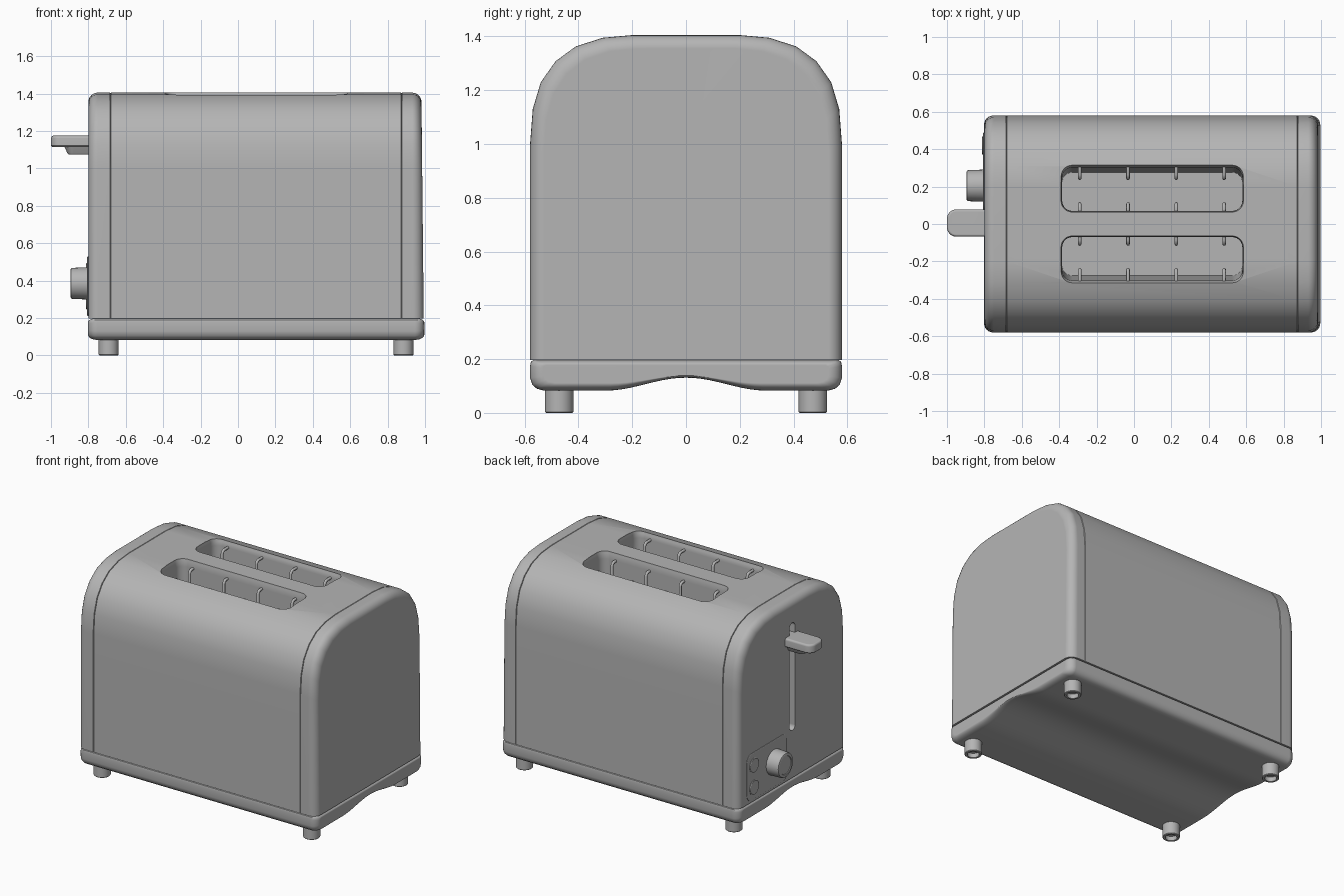
import bpy, bmesh, math

if "Cube" in bpy.data.objects:
    bpy.data.objects.remove(bpy.data.objects["Cube"])

# One mid-grey finish for every part
grey = bpy.data.materials.new("grey_finish")
grey.diffuse_color = (0.46, 0.46, 0.46, 1)
grey.use_nodes = True
grey.node_tree.nodes["Principled BSDF"].inputs["Base Color"].default_value = grey.diffuse_color


def smooth(ob, angle=35):
    bpy.ops.object.select_all(action='DESELECT')
    ob.select_set(True)
    bpy.context.view_layer.objects.active = ob
    bpy.ops.object.shade_smooth_by_angle(angle=math.radians(angle))
    ob.modifiers.new("even_shading", 'WEIGHTED_NORMAL').keep_sharp = True


def loft(name, rings, shade=True):
    """Skin a list of equal-length 3D rings and close both ends."""
    bm = bmesh.new()
    vs = [[bm.verts.new(p) for p in r] for r in rings]
    n = len(vs[0])
    for a, b in zip(vs, vs[1:]):
        for i in range(n):
            j = (i + 1) % n
            bm.faces.new((a[i], a[j], b[j], b[i]))
    bm.faces.new(vs[0])
    bm.faces.new(vs[-1])
    bmesh.ops.recalc_face_normals(bm, faces=bm.faces)
    me = bpy.data.meshes.new(name)
    bm.to_mesh(me)
    bm.free()
    me.materials.append(grey)
    ob = bpy.data.objects.new(name, me)
    bpy.context.collection.objects.link(ob)
    if shade:
        smooth(ob)
    return ob


def rrect(cx, cy, hw, hh, r, n=6):
    """2D rounded rectangle."""
    pts = []
    for k, (sx, sy) in enumerate(((1, 1), (-1, 1), (-1, -1), (1, -1))):
        for i in range(n + 1):
            a = math.pi / 2 * (k + i / n)
            pts.append((cx + sx * (hw - r) + r * math.cos(a),
                        cy + sy * (hh - r) + r * math.sin(a)))
    return pts


def circle(cx, cy, r, n=32):
    return [(cx + r * math.cos(2 * math.pi * i / n), cy + r * math.sin(2 * math.pi * i / n)) for i in range(n)]


def at_x(pts, x):
    return [(x, p[0], p[1]) for p in pts]


def at_z(pts, z):
    return [(p[0], p[1], z) for p in pts]


def cut(ob, cutter):
    m = ob.modifiers.new("cut", 'BOOLEAN')
    m.object = cutter
    m.solver = 'EXACT'
    bpy.context.view_layer.objects.active = ob
    bpy.ops.object.modifier_apply(modifier=m.name)
    bpy.data.objects.remove(cutter)


# Body cross-section in (y, z): domed top with straight sides
Z0, TOP, HW = 0.197, 1.405, 0.58
half = [(0.58, Z0), (0.58, 1.0), (0.57, 1.13), (0.54, 1.23), (0.485, 1.308),
        (0.41, 1.363), (0.31, 1.395), (0.2, TOP)]
profile = half + [(-y, z) for y, z in reversed(half)]


def section(x, d=0.0, lean=0.0):
    return [(x + lean * (TOP - z) / (TOP - Z0), y * (1 - d / HW),
             Z0 + (z - Z0) * (1 - d / (TOP - Z0))) for y, z in profile]


# Main shell with two bread slots
XL, XR = -0.682, 0.875
shell = loft("shell", [section(XL, 0.004), section(XL + 0.003), section(XR - 0.003), section(XR, 0.004)], False)
for s in (1, -1):
    # (height, inset, narrowing of the outer wall)
    levels = ((0.35, 0.006, 0.034), (1.355, 0.006, 0.008), (1.38, 0.005, 0), (1.395, 0.001, 0), (1.42, -0.002, 0))
    cut(shell, loft("slot_cutter", [at_z(rrect(0.0975, s * (0.19 - w / 2), 0.4875 - d, 0.126 - d - w / 2, 0.06 - d), z)
                                    for z, d, w in levels], False))
smooth(shell)


# End caps with a rounded outer rim
def end_cap(name, seam, end, lean, r=0.05):
    s = 1 if end > seam else -1
    rings = [section(seam, 0.004), section(seam + s * 0.003)]
    for i in range(7):
        a = math.pi / 2 * i / 6
        rings.append(section(end - s * r * (1 - math.sin(a)), r * (1 - math.cos(a)), lean * (0.4 + 0.1 * i)))
    return loft(name, rings, False)


left_cap = end_cap("control_end_cap", XL, -0.8, 0)
right_cap = end_cap("plain_end_cap", XR, 0.981, 0.012)
cut(left_cap, loft("lever_slot_cutter", [at_x(rrect(0, 0.885, 0.029, 0.366, 0.028), x) for x in (-0.85, -0.74)], False))
smooth(left_cap)
smooth(right_cap)

# Base tray with an arched underside
side = [(0.565, 0.199), (0.577, 0.19), (0.58, 0.175), (0.58, 0.13), (0.572, 0.105), (0.555, 0.09), (0.53, 0.083)]
arch = [(0.3 - 0.03 * i, 0.083 + 0.048 * math.cos(math.pi / 2 * (1 - i / 10)) ** 2) for i in range(21)]
base_pts = side + arch + [(-y, z) for y, z in reversed(side)]


def base_ring(x, d):
    return [(x, y * (1 - d / HW), 0.15 + (z - 0.15) * (1 - 0.5 * d / 0.06)) for y, z in base_pts]


R = 0.05
steps = [(R * (1 - math.sin(math.pi / 12 * i)), R * (1 - math.cos(math.pi / 12 * i))) for i in range(7)]
loft("base", [base_ring(-0.802 + e, d) for e, d in reversed(steps)] + [base_ring(0.996 - e, d) for e, d in steps])

# Hollow-ended feet
for fx in (-0.692, 0.885):
    for fy in (-0.472, 0.472):
        loft("foot", [at_z(circle(fx, fy, r), z) for r, z in
                      ((0.053, 0.12), (0.053, 0.004), (0.049, 0), (0.036, 0), (0.036, 0.03))])

# Control panel, buttons and knob on the left end
loft("control_panel", [at_x(rrect(0.275, 0.37, 0.215 - d, 0.16 - d, 0.05 - d), x)
                       for x, d in ((-0.79, 0), (-0.803, 0), (-0.807, 0.006))])
for bz in (0.445, 0.295):
    loft("button", [at_x(circle(0.42, bz, r), x) for r, x in
                    ((0.05, -0.8), (0.05, -0.809), (0.045, -0.812), (0.04, -0.809))])
loft("knob", [at_x(circle(0.205, 0.385, r), x) for r, x in
              ((0.086, -0.8), (0.083, -0.885), (0.079, -0.893), (0.072, -0.896),
               (0.062, -0.896), (0.059, -0.892))])

# Lever handle and its lower support
for name, x0, hw, levels in (
        ("lever_handle", -1.0, 0.073, ((1.115, 0.006), (1.121, 0), (1.161, 0), (1.17, 0.004), (1.175, 0.012))),
        ("lever_support", -0.93, 0.055, ((1.075, 0.024), (1.081, 0.018), (1.12, 0)))):
    xe = -0.75
    loft(name, [at_z(rrect((x0 + xe) / 2, 0.005, (xe - x0) / 2 - d, hw - d, 0.05 - d), z) for z, d in levels])

# Bent guide wires inside the slots
cu = bpy.data.curves.new("guide_wires", 'CURVE')
cu.dimensions = '3D'
cu.bevel_depth = 0.0095
cu.bevel_resolution = 2
cu.use_fill_caps = True
cu.materials.append(grey)
for x in (-0.29, -0.032, 0.226, 0.482):
    for s in (1, -1):
        for wall, run, reach in ((0.312, -1, 0.068), (0.065, 1, 0.042)):
            path = [(wall, 1.355), (wall + run * (reach - 0.02), 1.355), (wall + run * (reach - 0.006), 1.349),
                    (wall + run * reach, 1.335), (wall + run * reach, 0.36)]
            sp = cu.splines.new('POLY')
            sp.points.add(len(path) - 1)
            for p, (y, z) in zip(sp.points, path):
                p.co = (x, s * y, z, 1)
bpy.context.collection.objects.link(bpy.data.objects.new("guide_wires", cu))
